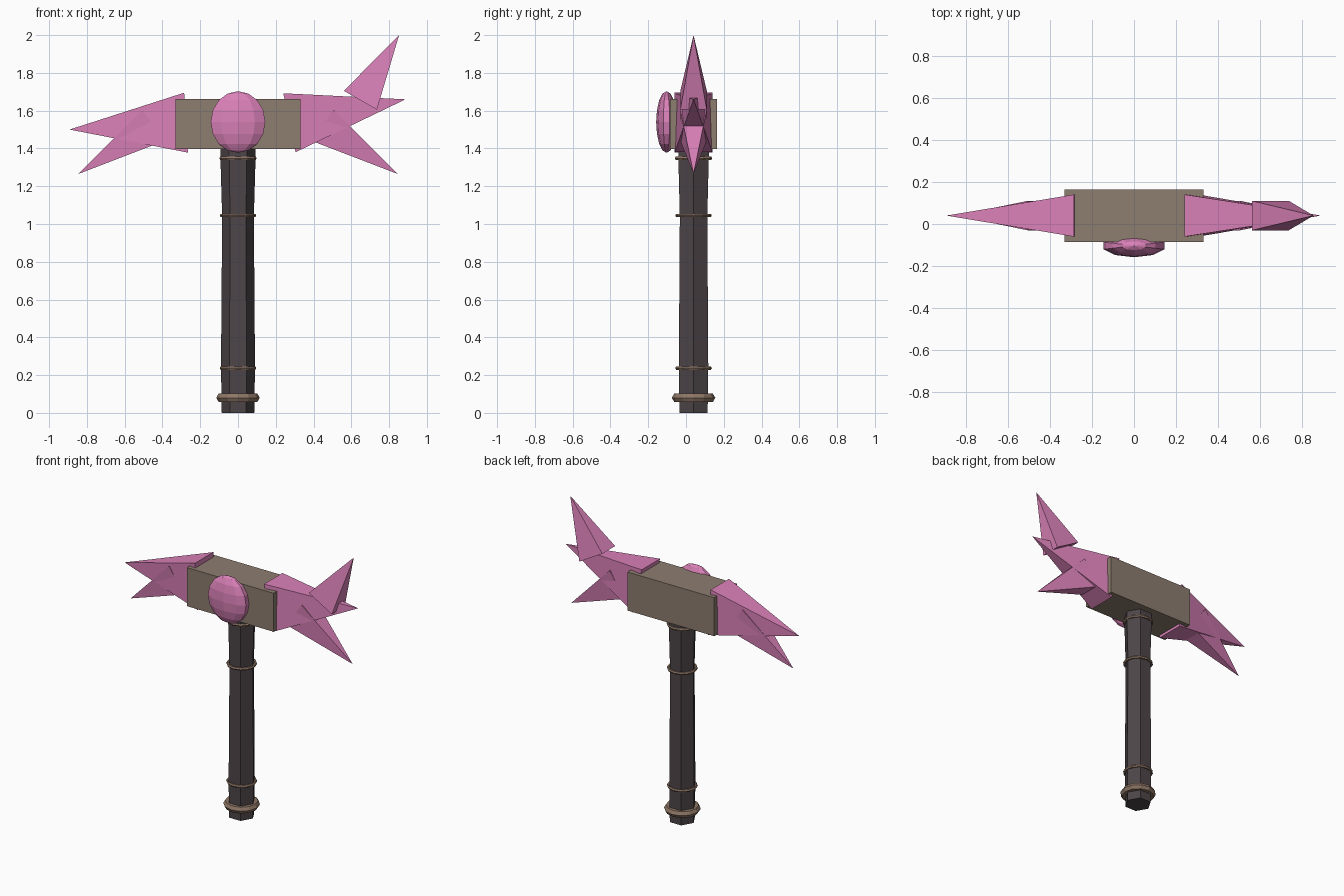
import bpy, bmesh
from math import cos, sin, tau
from mathutils import Matrix, Vector

if "Cube" in bpy.data.objects:
    bpy.data.objects.remove(bpy.data.objects["Cube"])

CY = 0.04  # depth centre of handle and head


def material(name, rgb):
    m = bpy.data.materials.new(name)
    m.diffuse_color = (*rgb, 1)
    m.use_nodes = True
    m.node_tree.nodes["Principled BSDF"].inputs["Base Color"].default_value = m.diffuse_color
    return m


PINK = material("pink_crystal", (0.70, 0.22, 0.48))
STONE = material("brown_stone", (0.27, 0.205, 0.16))
DARK = material("dark_grip", (0.075, 0.06, 0.066))
BRONZE = material("bronze", (0.27, 0.18, 0.13))


def finish(name, bm, mat):
    bmesh.ops.recalc_face_normals(bm, faces=bm.faces)
    me = bpy.data.meshes.new(name)
    bm.to_mesh(me)
    bm.free()
    me.materials.append(mat)
    ob = bpy.data.objects.new(name, me)
    bpy.context.collection.objects.link(ob)
    return ob


def spike(name, a, b, tip, half_y):
    """Four-sided pyramid; a, b and tip are (x, z), the base is 2*half_y deep."""
    bm = bmesh.new()
    base = [bm.verts.new((p[0], CY + s * half_y, p[1]))
            for p, s in ((a, -1), (a, 1), (b, 1), (b, -1))]
    t = bm.verts.new((tip[0], CY, tip[1]))
    bm.faces.new(base)
    for i in range(4):
        bm.faces.new((base[i], base[(i + 1) % 4], t))
    return finish(name, bm, PINK)


def lathe(name, profile, sides, mat, closed=False):
    """Faceted turning about the handle axis; profile is (radius, z)."""
    bm = bmesh.new()
    rows = [[bm.verts.new((r * cos(tau * k / sides), CY + r * sin(tau * k / sides), z))
             for k in range(sides)] for r, z in profile]
    pairs = list(zip(rows, rows[1:]))
    if closed:
        pairs.append((rows[-1], rows[0]))
    else:
        bm.faces.new(rows[0])
        bm.faces.new(rows[-1])
    for lo, hi in pairs:
        for k in range(sides):
            j = (k + 1) % sides
            bm.faces.new((lo[k], lo[j], hi[j], hi[k]))
    return finish(name, bm, mat)


# Six-sided handle, slightly flared at the top
lathe("handle", [(0.086, 0), (0.09, 0.24), (0.084, 1.04), (0.093, 1.35), (0.093, 1.42)], 6, DARK)

# Thin bands and the thick pommel ring
for i, (z, r, w) in enumerate([(0.08, 0.09, 0.025), (0.237, 0.087, 0.010),
                               (1.045, 0.087, 0.010), (1.348, 0.089, 0.010)]):
    ring = [(r + w * cos(tau * k / 6), z + w * sin(tau * k / 6)) for k in range(6)]
    lathe("pommel_ring" if i == 0 else f"handle_band_{i}", ring, 12, BRONZE, closed=True)

# Head block
bm = bmesh.new()
bmesh.ops.create_cube(bm, size=1, matrix=Matrix.Translation((0, CY, 1.53)) @
                      Matrix.Diagonal((0.66, 0.25, 0.265, 1)))
finish("head_block", bm, STONE)

# Main crystal spikes at each end
spike("left_main_spike", (-0.285, 1.695), (-0.265, 1.378), (-0.892, 1.50), 0.10)
spike("right_main_spike", (0.24, 1.692), (0.305, 1.38), (0.887, 1.66), 0.10)

# Side crystals branching off the main spikes
for side, s in (("left", -1), ("right", 1)):
    spike(f"{side}_lower_spike", (s * 0.505, 1.605), (s * 0.39, 1.44), (s * 0.845, 1.265), 0.07)
spike("right_upper_spike", (0.56, 1.705), (0.735, 1.605), (0.853, 2.0), 0.07)

# Faceted gem on the front
bm = bmesh.new()
bmesh.ops.create_uvsphere(bm, u_segments=10, v_segments=8, radius=1,
                          matrix=Matrix.Translation((0, -0.103, 1.54)) @
                          Matrix.Diagonal((0.152, 0.055, 0.163, 1)))
finish("front_gem", bm, PINK)
